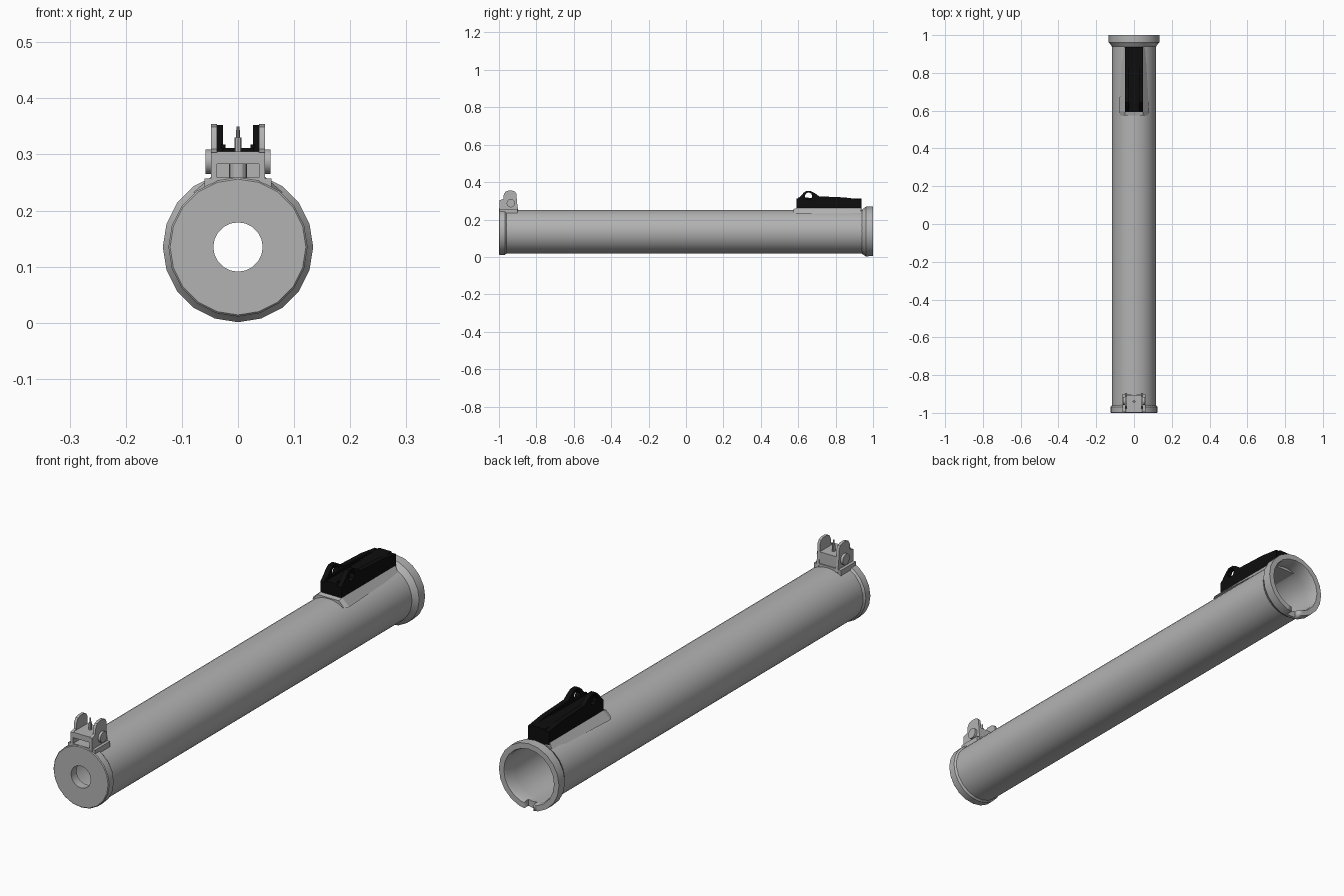
import bpy, bmesh
from math import sin, cos, pi, radians
from mathutils import Matrix

cube = bpy.data.objects.get("Cube")
if cube:
    bpy.data.objects.remove(cube)

AXIS_Z = 0.135


def material(name, value):
    m = bpy.data.materials.new(name)
    m.use_nodes = True
    colour = (value, value, value, 1)
    m.diffuse_color = colour
    m.node_tree.nodes["Principled BSDF"].inputs["Base Color"].default_value = colour
    return m


GREY = material("light grey metal", 0.45)
BLACK = material("black plastic", 0.004)


def finish(name, bm, mat, smooth=True):
    bmesh.ops.recalc_face_normals(bm, faces=bm.faces)
    mesh = bpy.data.meshes.new(name)
    bm.to_mesh(mesh)
    bm.free()
    mesh.materials.append(mat)
    obj = bpy.data.objects.new(name, mesh)
    bpy.context.collection.objects.link(obj)
    if smooth:
        select(obj)
        bpy.ops.object.shade_smooth_by_angle(angle=radians(30))
    return obj


def select(obj):
    bpy.ops.object.select_all(action='DESELECT')
    obj.select_set(True)
    bpy.context.view_layer.objects.active = obj


def lathe(name, profile, sides, mat):
    """Spin a closed (y, radius) profile about the barrel axis."""
    bm = bmesh.new()
    rings = []
    for i in range(sides):
        a = 2 * pi * i / sides
        rings.append([bm.verts.new((r * sin(a), y, AXIS_Z + r * cos(a))) for y, r in profile])
    n = len(profile)
    for i in range(sides):
        a, b = rings[i], rings[(i + 1) % sides]
        for j in range(n):
            k = (j + 1) % n
            bm.faces.new((a[j], a[k], b[k], b[j]))
    return finish(name, bm, mat)


def plate(name, profile, x0, x1, mat):
    """Extrude a (y, z) side profile from x0 to x1."""
    bm = bmesh.new()
    face = bm.faces.new([bm.verts.new((x0, y, z)) for y, z in profile])
    new = bmesh.ops.extrude_face_region(bm, geom=[face])["geom"]
    bmesh.ops.translate(bm, vec=(x1 - x0, 0, 0),
                        verts=[v for v in new if isinstance(v, bmesh.types.BMVert)])
    return finish(name, bm, mat)


def box(name, x0, x1, y0, y1, z0, z1, mat):
    return plate(name, [(y0, z0), (y1, z0), (y1, z1), (y0, z1)], x0, x1, mat)


def cylinder(name, centre, r0, r1, depth, axis, mat, sides=16):
    bm = bmesh.new()
    turn = Matrix.Rotation(pi / 2, 4, 'Y') if axis == 'X' else Matrix()
    bmesh.ops.create_cone(bm, cap_ends=True, segments=sides, radius1=r0, radius2=r1,
                          depth=depth, matrix=Matrix.Translation(centre) @ turn)
    return finish(name, bm, mat)


def cut(obj, cutter):
    cutter.hide_render = True
    mod = obj.modifiers.new("cut", 'BOOLEAN')
    mod.operation = 'DIFFERENCE'
    mod.solver = 'EXACT'
    mod.object = cutter
    select(obj)
    bpy.ops.object.modifier_apply(modifier=mod.name)
    bpy.data.objects.remove(cutter)


# Barrel tube, front collar and flared rear lip
tube = lathe("barrel_tube", [(-0.965, 0.117), (0.94, 0.117), (0.94, 0.108), (-0.965, 0.108)], 40, GREY)
lathe("front_collar", [(-1, 0.121), (-0.997, 0.124), (-0.968, 0.124), (-0.958, 0.116),
                       (-0.958, 0.1), (-0.965, 0.044), (-1, 0.044)], 20, GREY)
bpy.data.objects["front_collar"].data.update()
lip = lathe("rear_lip", [(0.938, 0.116), (0.955, 0.128), (0.962, 0.134), (1, 0.134),
                         (1, 0.112), (0.99, 0.108), (0.938, 0.108)], 20, GREY)
cut(lip, box("notch_cutter", -0.02, 0.02, 0.975, 1.02, -0.02, 0.05, GREY))

# Front sight: ears, cross bar, base, pin and bolts
ear = [(-0.998, 0.245), (-0.998, 0.303), (-0.976, 0.31), (-0.974, 0.335), (-0.965, 0.349),
       (-0.95, 0.354), (-0.927, 0.354), (-0.913, 0.348), (-0.906, 0.335), (-0.904, 0.295),
       (-0.897, 0.245)]
for side, s in (("left", 1), ("right", -1)):
    plate(side + "_sight_ear", ear, s * 0.037, s * 0.048, GREY)
    cylinder(side + "_sight_bolt", (s * 0.051, -0.937, 0.287), 0.022, 0.022, 0.014, 'X', GREY)
    box(side + "_sight_foot", s * 0.036, s * 0.06, -0.996, -0.9, 0.235, 0.257, GREY)
box("sight_cross_bar", -0.037, 0.037, -0.998, -0.904, 0.283, 0.305, GREY)
box("sight_base", -0.037, 0.037, -0.996, -0.9, 0.24, 0.259, GREY)
box("sight_back_wall", -0.037, 0.037, -0.915, -0.904, 0.255, 0.285, GREY)
cylinder("sight_inner_post", (0, -0.94, 0.271), 0.016, 0.016, 0.03, 'Z', GREY, 12)
cylinder("sight_pin_base", (0, -0.94, 0.316), 0.007, 0.007, 0.028, 'Z', GREY, 10)
cylinder("sight_pin", (0, -0.94, 0.338), 0.004, 0.003, 0.024, 'Z', GREY, 10)

# Rear sight: U-shaped housing with pierced side rails
rail = [(0.592, 0.252), (0.592, 0.303), (0.605, 0.316), (0.628, 0.342), (0.642, 0.352),
        (0.668, 0.352), (0.69, 0.34), (0.712, 0.324), (0.85, 0.318), (0.938, 0.306),
        (0.938, 0.252)]
for side, s in (("left", 1), ("right", -1)):
    r = plate(side + "_rear_sight_rail", rail, s * 0.027, s * 0.047, BLACK)
    cut(r, cylinder("hole_cutter", (s * 0.037, 0.655, 0.325), 0.02, 0.02, 0.1, 'X', BLACK, 8))
    plate(side + "_rear_sight_fillet", [(0.6, 0.308), (0.93, 0.302), (0.93, 0.308), (0.6, 0.318)],
          s * 0.022, s * 0.03, BLACK)
box("rear_sight_floor", -0.028, 0.028, 0.592, 0.938, 0.245, 0.311, BLACK)

# Saddle flange that joins the rear sight to the barrel
bm = bmesh.new()
rings = [[bm.verts.new((x, y, z)) for x, z in
          ((-w, 0.232), (w, 0.232), (0.047, top), (-0.047, top))]
         for y, w, top in ((0.575, 0.07, 0.256), (0.595, 0.08, 0.261), (0.935, 0.06, 0.261))]
for a, b in zip(rings, rings[1:]):
    for j in range(4):
        k = (j + 1) % 4
        bm.faces.new((a[j], a[k], b[k], b[j]))
bm.faces.new(rings[0])
bm.faces.new(rings[-1])
finish("rear_sight_saddle", bm, GREY, smooth=False)
